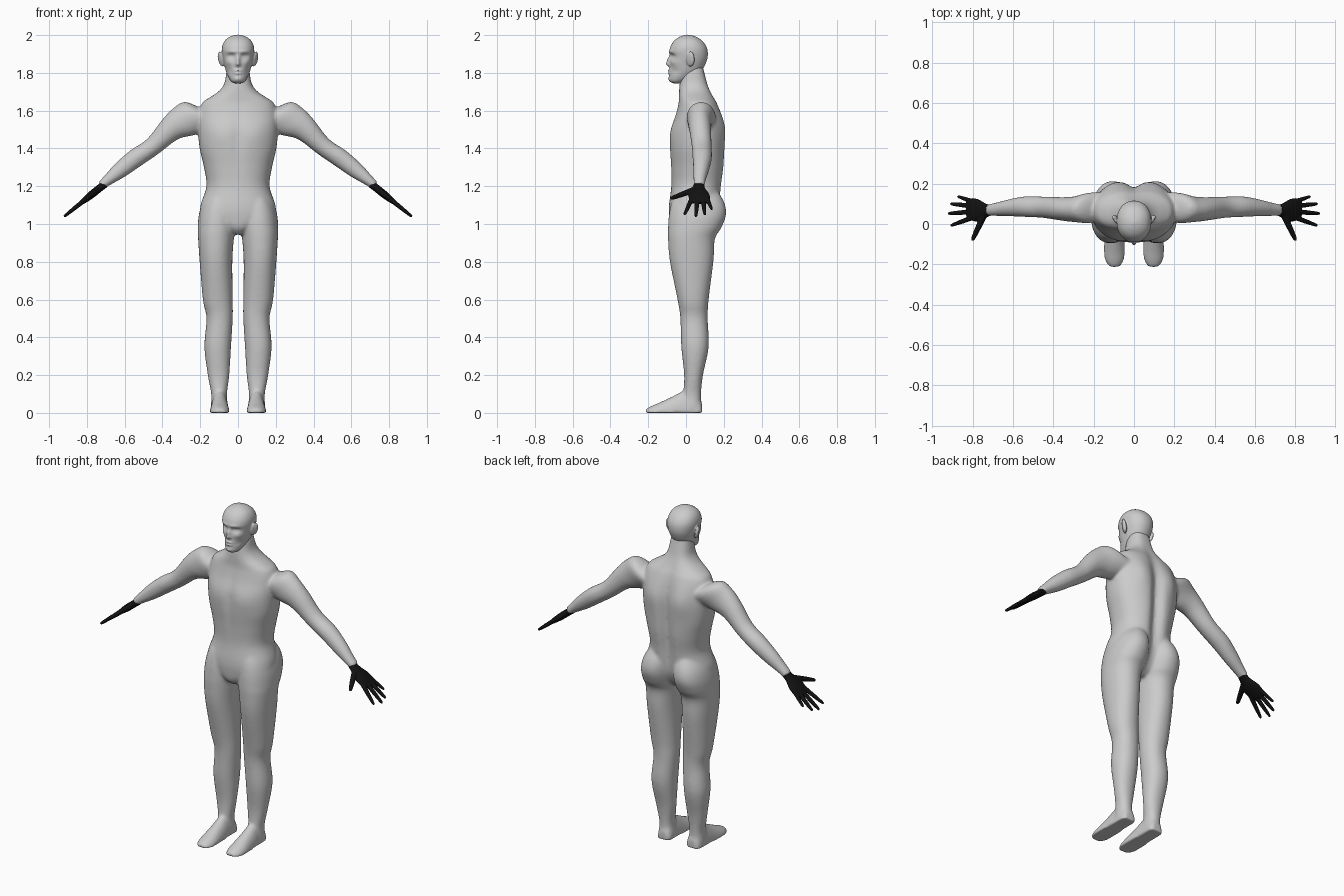
import bpy
import bmesh
import math
from mathutils import Vector, Matrix

cube = bpy.data.objects.get("Cube")
if cube:
    bpy.data.objects.remove(cube, do_unlink=True)

X, Y, Z = Vector((1, 0, 0)), Vector((0, 1, 0)), Vector((0, 0, 1))
ARM_UP = Vector((0.62, 0, 0.78))        # across the slope of the arm


def material(name, rgb):
    mat = bpy.data.materials.new(name)
    mat.use_nodes = True
    mat.diffuse_color = (*rgb, 1)
    shader = mat.node_tree.nodes["Principled BSDF"]
    shader.inputs["Base Color"].default_value = (*rgb, 1)
    shader.inputs["Roughness"].default_value = 0.6
    return mat


def resample(rows, steps):
    """Smooth spline through rows of numbers."""
    out = []
    for i in range(len(rows) - 1):
        a, b, c, d = (rows[max(i - 1, 0)], rows[i], rows[i + 1],
                      rows[min(i + 2, len(rows) - 1)])
        for k in range(steps):
            t = k / steps
            out.append([q + t * ((r - p) + t * ((2 * p - 5 * q + 4 * r - s)
                        + t * (3 * (q - r) + s - p))) / 2
                        for p, q, r, s in zip(a, b, c, d)])
    return out + [list(rows[-1])]


def loft(bm, rows, u, v, side=1, power=2.0, sides=48, steps=6, flat=False, shape=None):
    """Closed tube through rows of (x, y, z, radius along u, radius along v)."""
    rings = []
    for x, y, z, ru, rv in resample(rows, steps):
        ring = []
        for k in range(sides):
            a = math.tau * k / sides
            c, s = math.cos(a), math.sin(a)
            c = math.copysign(abs(c) ** (2 / power), c)
            s = math.copysign(abs(s) ** (2 / power), s)
            if flat:
                s = max(s, 0)
            co = Vector((x, y, z)) + u * (ru * c) + v * (rv * s)
            if shape:
                shape(co)
            co.x *= side
            ring.append(bm.verts.new(co))
        rings.append(ring)
    for low, high in zip(rings, rings[1:]):
        for k in range(sides):
            n = (k + 1) % sides
            bm.faces.new((low[k], low[n], high[n], high[k]))
    bm.faces.new(rings[0])
    bm.faces.new(rings[-1])


def upright(table):
    """Rows of (z, x min, x max, y front, y back) as loft rows."""
    return [((a + b) / 2, (f + k) / 2, z, (b - a) / 2, (k - f) / 2)
            for z, a, b, f, k in table]


def finish(name, bm, mat, voxel, smoothing):
    """Fuse the overlapping volumes into one smooth skin."""
    bmesh.ops.recalc_face_normals(bm, faces=bm.faces)
    mesh = bpy.data.meshes.new(name)
    bm.to_mesh(mesh)
    bm.free()
    mesh.materials.append(mat)
    ob = bpy.data.objects.new(name, mesh)
    bpy.context.scene.collection.objects.link(ob)
    fuse = ob.modifiers.new("fuse", 'REMESH')
    fuse.mode = 'VOXEL'
    fuse.voxel_size = voxel
    fuse.use_smooth_shade = True
    soft = ob.modifiers.new("soften", 'SMOOTH')
    soft.factor = 0.5
    soft.iterations = smoothing
    return ob


def bell(a, b=0.0):
    return math.exp(-a * a - b * b)


skin = material("light_grey", (0.6, 0.6, 0.6))
black = material("black", (0.006, 0.006, 0.006))


# Torso relief: spine groove, shoulder blades, breastbone
def torso_relief(co):
    fade = bell((co.z - 1.32) / 0.3)
    if co.y > 0.06:
        co.y -= 0.035 * fade * bell(co.x / 0.035)
        co.y += 0.012 * bell((abs(co.x) - 0.1) / 0.05, (co.z - 1.52) / 0.09)
    else:
        co.y += 0.008 * bell(co.x / 0.025, (co.z - 1.45) / 0.15)
        co.y -= 0.006 * bell((abs(co.x) - 0.09) / 0.06, (co.z - 1.47) / 0.06)


body = bmesh.new()
torso = [(.945, .03, -.05, .09), (.98, .09, -.08, .13), (1.04, .19, -.09, .165),
         (1.1, .198, -.09, .18), (1.2, .167, -.078, .192), (1.3, .18, -.08, .205),
         (1.4, .203, -.086, .208), (1.5, .212, -.08, .205), (1.58, .21, -.055, .187),
         (1.64, .19, -.04, .166), (1.67, .15, -.038, .15), (1.7, .105, -.037, .135),
         (1.74, .074, -.034, .118), (1.8, .062, -.025, .1), (1.84, .055, -.015, .09)]
loft(body, upright([(z, -w, w, f, b) for z, w, f, b in torso]), X, Y,
     power=2.3, sides=96, shape=torso_relief)

leg = [(1.2, .04, .13, -.04, .15), (1.12, .012, .185, -.075, .2),
       (1.05, .008, .207, -.09, .212), (.98, .012, .213, -.095, .187),
       (.92, .022, .211, -.095, .153), (.8, .03, .203, -.085, .145),
       (.6, .028, .186, -.045, .12), (.5, .028, .167, -.03, .115),
       (.35, .037, .178, -.025, .12), (.2, .046, .16, -.01, .09),
       (.1, .058, .142, -.015, .08), (.03, .052, .145, -.02, .082)]
foot = [(.095, .085, 0, .03, .05), (.096, .065, 0, .044, .09), (.097, 0, 0, .046, .12),
        (.097, -.07, 0, .05, .088), (.097, -.14, 0, .053, .055),
        (.097, -.185, 0, .046, .036), (.097, -.215, 0, .024, .02)]
arm = [(.14, .09, 1.55, .07, .075), (.22, .08, 1.57, .075, .098),
       (.29, .073, 1.54, .064, .09), (.36, .075, 1.5, .058, .067),
       (.45, .083, 1.412, .053, .05), (.54, .086, 1.35, .051, .05),
       (.62, .08, 1.288, .042, .044), (.68, .073, 1.24, .034, .032),
       (.725, .07, 1.203, .029, .023)]
for side in (1, -1):
    loft(body, upright(leg), X, Y, side, power=2.15)
    loft(body, foot, X, Z, side, flat=True)
    loft(body, arm, Y, ARM_UP, side)
finish("body", body, skin, 0.007, 16)

# Face relief as soft bumps: x, z, width, height, amount forward
FACE = [(.036, 1.888, .02, .013, -.016),   # eye sockets
        (.036, 1.886, .011, .007, .006),   # eyelids
        (.03, 1.912, .03, .009, .006),     # brow
        (0, 1.865, .011, .022, .018),      # nose bridge
        (0, 1.845, .014, .01, .014),       # nose tip
        (.05, 1.855, .02, .014, .006),     # cheekbones
        (.05, 1.81, .02, .02, -.008),      # cheek hollows
        (0, 1.812, .024, .006, .009),      # upper lip
        (0, 1.797, .022, .005, .009),      # lower lip
        (0, 1.768, .022, .012, .007)]      # chin


def face_relief(co):
    if co.y < -0.02:
        for x, z, w, h, amount in FACE:
            co.y -= amount * bell((abs(co.x) - x) / w, (co.z - z) / h)


head = bmesh.new()
skull = [(1.745, .02, -.07, -.02), (1.756, .037, -.085, .0), (1.78, .052, -.088, .045),
         (1.81, .064, -.087, .08), (1.84, .072, -.086, .1), (1.88, .081, -.085, .114),
         (1.92, .086, -.087, .114), (1.95, .081, -.077, .102), (1.975, .066, -.058, .08),
         (1.993, .04, -.03, .05), (2.002, .01, 0, .015)]
loft(head, upright([(z, -w, w, f, b) for z, w, f, b in skull]), X, Y,
     power=2.15, sides=128, steps=10, shape=face_relief)

# Ears: tilted flat shells with a hollow rim
for side in (1, -1):
    for x, y, size in ((.09, .024, (.009, .023, .042)), (.098, .03, (.007, .014, .034))):
        place = (Matrix.Translation((side * x, y, 1.873))
                 @ Matrix.Rotation(side * 0.2, 4, 'Y') @ Matrix.Rotation(-side * 0.3, 4, 'Z')
                 @ Matrix.Diagonal((*size, 1)))
        bmesh.ops.create_icosphere(head, subdivisions=3, radius=1, matrix=place)
finish("head", head, skin, 0.0045, 4)


# Hands: palm plus five tapered fingers following the arm slope
def slope(x):
    return 1.2 - (x - 0.72) * 0.8


palm = [(.705, .07, .026, .021), (.735, .066, .035, .02), (.775, .068, .056, .02),
        (.81, .073, .055, .016), (.828, .075, .046, .011)]
fingers = [(.745, .04, .802, -.082, .015),   # thumb
           (.805, .03, .908, -.008, .012), (.81, .06, .922, .052, .012),
           (.81, .09, .91, .1, .012), (.795, .11, .875, .137, .011)]
for name, side in (("left_hand", 1), ("right_hand", -1)):
    hand = bmesh.new()
    loft(hand, [(x, y, slope(x), a, b) for x, y, a, b in palm], Y, ARM_UP, side, sides=32)
    for x0, y0, x1, y1, r in fingers:
        start, end = Vector((x0, y0, slope(x0))), Vector((x1, y1, slope(x1)))
        across = (end - start).cross(ARM_UP).normalized()
        rows = [(*start.lerp(end, t), r * k, r * k)
                for t, k in ((0, 1.1), (.5, .95), (.85, .75), (.97, .55), (1, .3))]
        loft(hand, rows, across, ARM_UP, side, sides=16)
    finish(name, hand, black, 0.004, 3)
